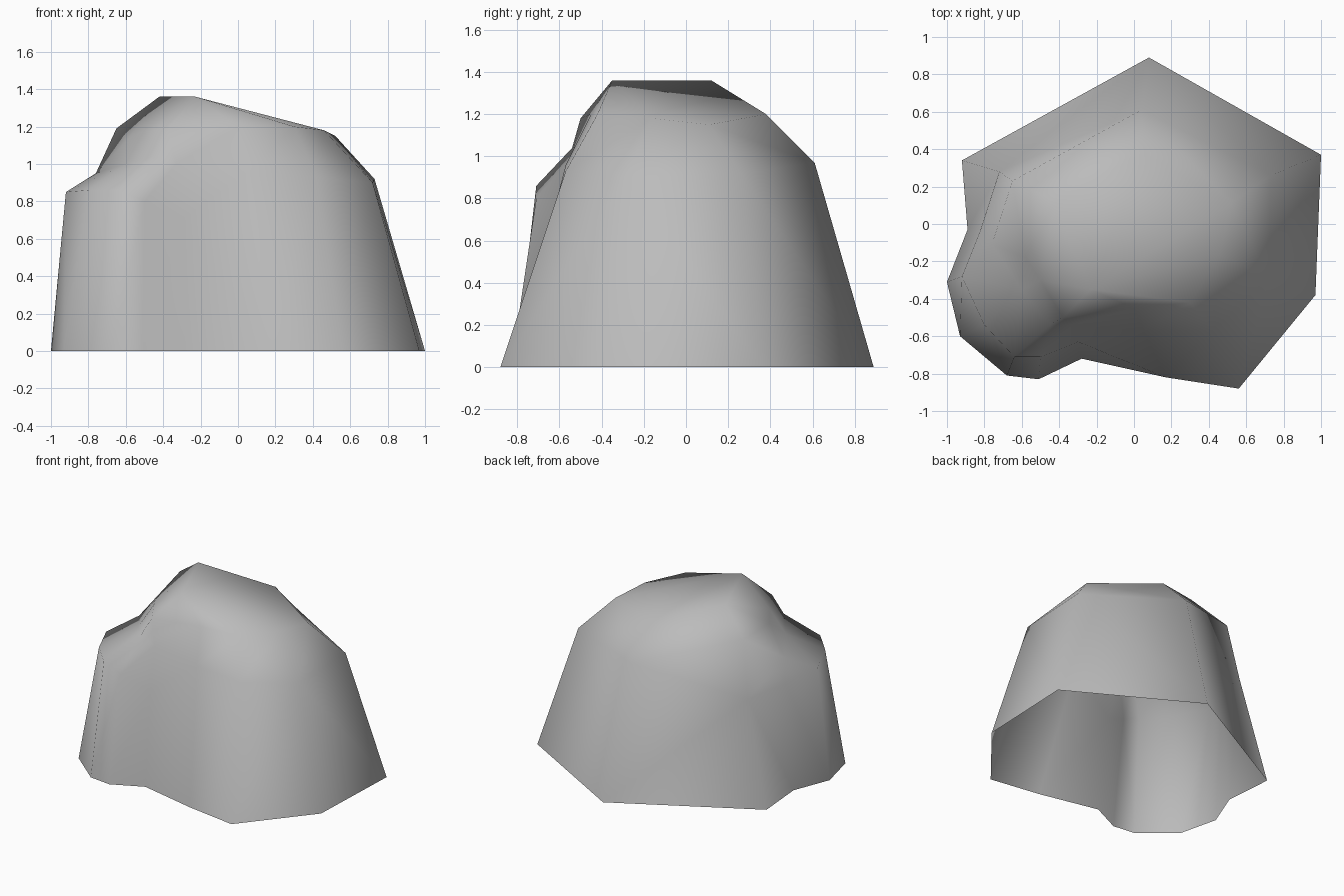
import bpy
import bmesh

# Remove the default object
default_cube = bpy.data.objects.get("Cube")
if default_cube:
    bpy.data.objects.remove(default_cube, do_unlink=True)

# Points shared by neighbouring ridges
summit_back = (-.42, .12, 1.36)
summit_front = (-.23, -.35, 1.36)
notch = (-.38, -.5, 1.18)
spur_neck = (-.45, -.54, 1.04)
saddle = (-.76, -.11, .95)
saddle_top = (-.58, -.18, 1.14)

# Ridges climbing from the ground to the crown, clockwise from the back
ridges = dict(
    back=[(.08, .89, 0), (.04, .61, .97), (.05, .38, 1.2), summit_back],
    back_left=[(1, .37, 0), (.73, .26, .92), (.52, .11, 1.15), summit_front],
    left=[(.97, -.38, 0), (.72, -.29, .9), (.46, -.16, 1.18), summit_front],
    front_left=[(.56, -.88, 0), (.42, -.57, .93), (.3, -.42, 1.2), summit_front],
    front=[(.17, -.82, 0), (.05, -.57, .96), (0, -.45, 1.2), summit_front],
    valley=[(-.28, -.72, 0), (-.3, -.63, .7), (-.33, -.54, 1), notch],
    spur_inner=[(-.51, -.83, 0), (-.5, -.71, .8), spur_neck, notch],
    spur_front=[(-.68, -.81, 0), (-.64, -.71, .86), spur_neck, notch],
    spur_corner=[(-.93, -.6, 0), (-.8, -.54, .86), (-.6, -.35, 1), (-.5, -.3, 1.18)],
    spur_side=[(-1, -.31, 0), (-.92, -.28, .85), saddle, saddle_top],
    right=[(-.89, -.03, 0), (-.82, -.03, .8), saddle, saddle_top],
    back_right=[(-.92, .34, 0), (-.72, .28, .77), (-.65, .23, 1.19), summit_back],
)

bm = bmesh.new()
corners = {}


def corner(point):
    """Return the single vertex at a point, making it when first needed."""
    if point not in corners:
        corners[point] = bm.verts.new(point)
    return corners[point]


def add_face(points):
    """Make a face, dropping repeated points where ridges meet."""
    unique = list(dict.fromkeys(points))
    if len(unique) > 2:
        bm.faces.new([corner(p) for p in unique])


# Skin neighbouring ridges; the underside stays open
lines = list(ridges.values())
for index, line in enumerate(lines):
    previous = lines[index - 1]
    for step in range(len(line) - 1):
        add_face([previous[step], previous[step + 1], line[step + 1], line[step]])

# Close the crown
add_face([line[-1] for line in reversed(lines)])

bmesh.ops.triangulate(bm, faces=bm.faces[:])
bmesh.ops.recalc_face_normals(bm, faces=bm.faces[:])
# Make sure the skin faces outward
if sum(f.normal.z * f.calc_area() for f in bm.faces) < 0:
    bmesh.ops.reverse_faces(bm, faces=bm.faces[:])
for face in bm.faces:
    face.smooth = True

mesh = bpy.data.meshes.new("boulder")
bm.to_mesh(mesh)
bm.free()
boulder = bpy.data.objects.new("boulder", mesh)
bpy.context.collection.objects.link(boulder)

# Plain stone colour
stone = bpy.data.materials.new("grey stone")
stone.use_nodes = True
grey = (.5, .5, .5, 1)
stone.diffuse_color = grey
for node in stone.node_tree.nodes:
    if node.type == "BSDF_PRINCIPLED":
        node.inputs["Base Color"].default_value = grey
mesh.materials.append(stone)
